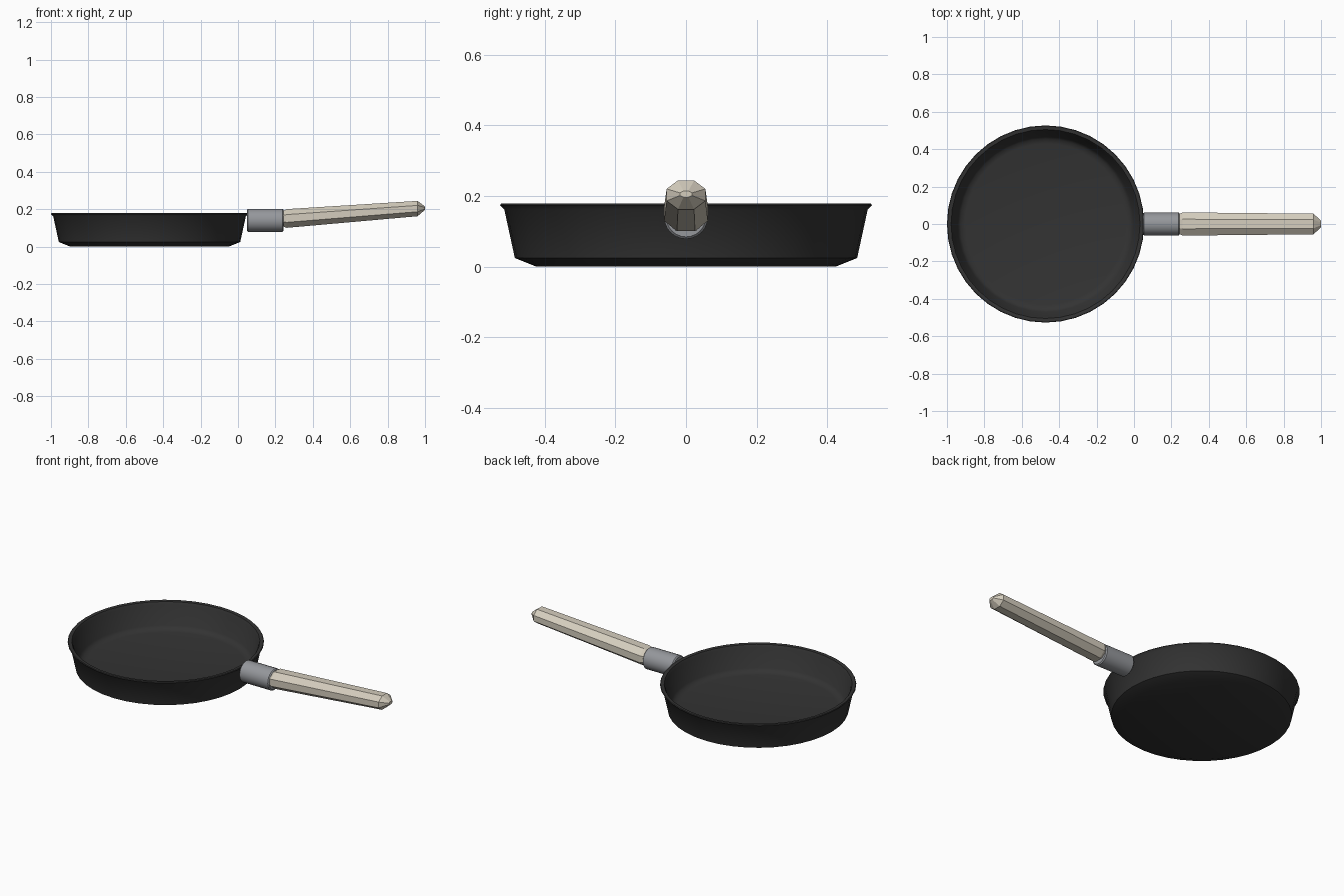
import bpy, bmesh, math
from mathutils import Vector

cube = bpy.data.objects.get("Cube")
if cube:
    bpy.data.objects.remove(cube, do_unlink=True)


def material(name, rgb, rough):
    m = bpy.data.materials.new(name)
    m.use_nodes = True
    m.diffuse_color = (*rgb, 1)
    bsdf = m.node_tree.nodes["Principled BSDF"]
    bsdf.inputs["Base Color"].default_value = (*rgb, 1)
    bsdf.inputs["Roughness"].default_value = rough
    return m


def loft(name, rings, sides, mat, point, smooth, phase=0.0):
    """Skin a list of rings and cap both ends; point(ring, angle) places a vertex."""
    bm = bmesh.new()
    loops = [[bm.verts.new(point(r, 2 * math.pi * (i + phase) / sides))
              for i in range(sides)] for r in rings]
    for a, b in zip(loops, loops[1:]):
        for i in range(sides):
            j = (i + 1) % sides
            bm.faces.new((a[i], a[j], b[j], b[i]))
    bm.faces.new(loops[0])
    bm.faces.new(loops[-1])
    bmesh.ops.recalc_face_normals(bm, faces=bm.faces)
    mesh = bpy.data.meshes.new(name)
    bm.to_mesh(mesh)
    bm.free()
    mesh.materials.append(mat)
    ob = bpy.data.objects.new(name, mesh)
    bpy.context.collection.objects.link(ob)
    if smooth:
        bpy.ops.object.select_all(action="DESELECT")
        ob.select_set(True)
        bpy.context.view_layer.objects.active = ob
        bpy.ops.object.shade_smooth_by_angle(angle=math.radians(smooth))
    return ob


iron = material("dark iron", (0.033, 0.033, 0.033), 0.6)
steel = material("grey steel", (0.30, 0.31, 0.33), 0.4)
wood = material("pale wood", (0.66, 0.61, 0.51), 0.7)

# Pan bowl: (radius, z) from the outer base, over the rim, to the cooking floor
PAN_X = -0.473
bowl = [(0.425, 0), (0.485, 0.024), (0.515, 0.162), (0.527, 0.174),
        (0.524, 0.178), (0.505, 0.176), (0.497, 0.162), (0.47, 0.052),
        (0.455, 0.036), (0.43, 0.03)]
loft("pan_bowl", bowl, 40, iron,
     lambda r, a: Vector((PAN_X + r[0] * math.cos(a), r[0] * math.sin(a), r[1])), 35)


# Parts along the handle: (x, centre z, half width, half height)
def along_x(r, a):
    return Vector((r[0], r[2] * math.cos(a), r[1] + r[3] * math.sin(a)))


# Ferrule joining the handle to the pan
ferrule = [(x, 0.14, r, r) for x, r in
           ((0.048, 0.056), (0.054, 0.062), (0.238, 0.062), (0.244, 0.056))]
loft("ferrule", ferrule, 24, steel, along_x, 30)

# Faceted eight-sided grip, rising towards its pointed tip
k = 1 / math.cos(math.pi / 8)
grip = [(0.24, 0.149, 0.052, 0.041), (0.26, 0.15, 0.062, 0.05),
        (0.96, 0.203, 0.055, 0.041), (1.0, 0.205, 0.017, 0.009)]
loft("handle_grip", [(x, z, w * k, h * k) for x, z, w, h in grip], 8, wood,
     along_x, 0, phase=0.5)
